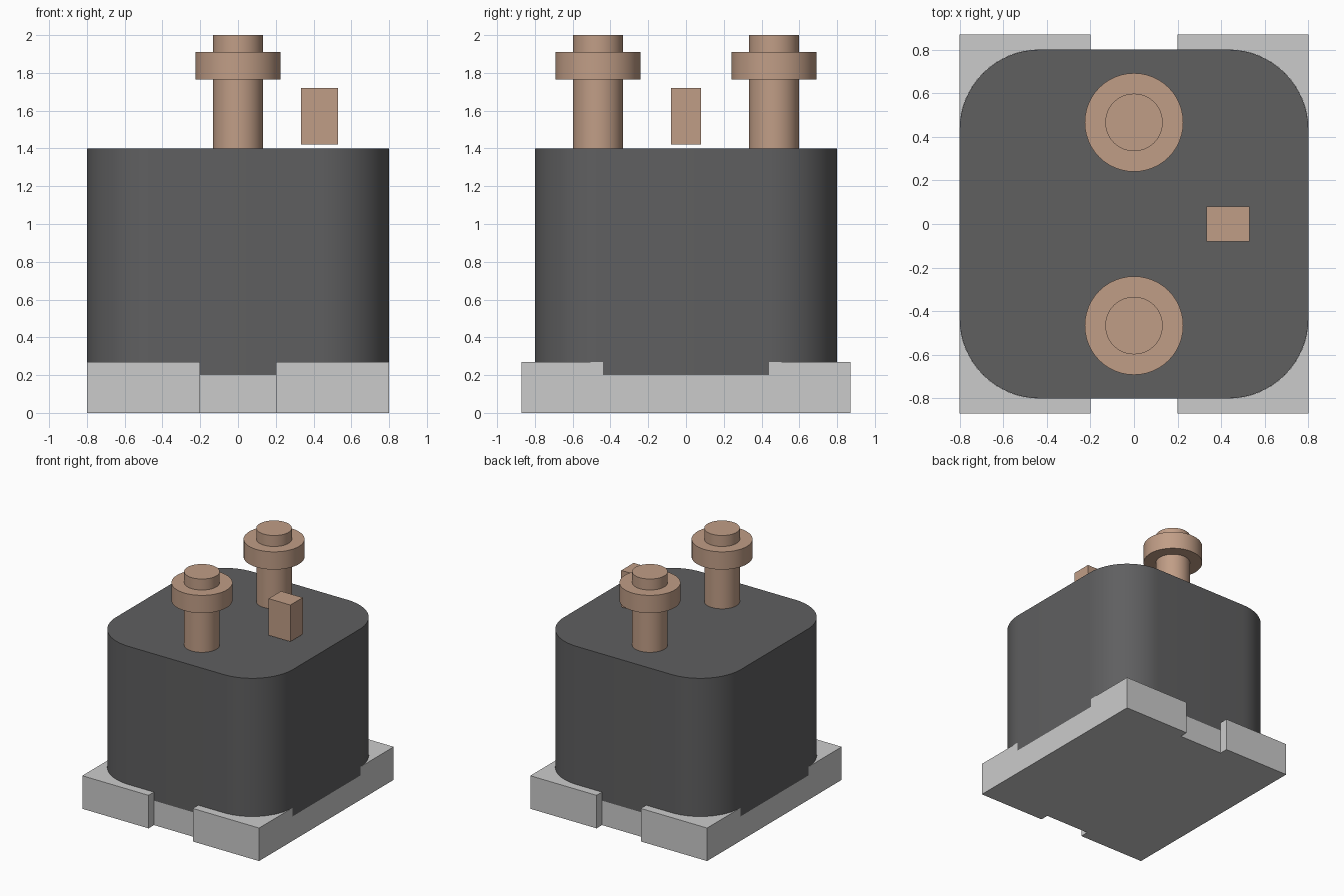
import bpy, bmesh, math

if "Cube" in bpy.data.objects:
    bpy.data.objects.remove(bpy.data.objects["Cube"])


def material(name, rgb):
    m = bpy.data.materials.new(name)
    m.diffuse_color = (*rgb, 1)
    m.use_nodes = True
    m.node_tree.nodes["Principled BSDF"].inputs["Base Color"].default_value = m.diffuse_color
    return m


def finish(name, bm, mat=None, smooth=False):
    bmesh.ops.recalc_face_normals(bm, faces=bm.faces)
    me = bpy.data.meshes.new(name)
    bm.to_mesh(me)
    bm.free()
    ob = bpy.data.objects.new(name, me)
    bpy.context.collection.objects.link(ob)
    if mat:
        me.materials.append(mat)
    if smooth:
        bpy.ops.object.select_all(action='DESELECT')
        ob.select_set(True)
        bpy.context.view_layer.objects.active = ob
        bpy.ops.object.shade_smooth_by_angle(angle=math.radians(30))
    return ob


def prism(name, outline, z0, z1, mat=None, smooth=False):
    bm = bmesh.new()
    face = bm.faces.new([bm.verts.new((x, y, z0)) for x, y in outline])
    ext = bmesh.ops.extrude_face_region(bm, geom=[face], use_keep_orig=True)
    top = [v for v in ext['geom'] if isinstance(v, bmesh.types.BMVert)]
    bmesh.ops.translate(bm, verts=top, vec=(0, 0, z1 - z0))
    return finish(name, bm, mat, smooth)


def rounded_square(half, r, n=16):
    pts = []
    for q, (sx, sy) in enumerate([(1, 1), (-1, 1), (-1, -1), (1, -1)]):
        for i in range(n + 1):
            a = math.pi / 2 * (q + i / n)
            pts.append((sx * (half - r) + r * math.cos(a),
                        sy * (half - r) + r * math.sin(a)))
    return pts


def lathe(name, profile, y, mat):
    bm = bmesh.new()
    vs = [bm.verts.new((r, 0, z)) for r, z in profile]
    es = [bm.edges.new(p) for p in zip(vs, vs[1:])]
    bmesh.ops.spin(bm, geom=vs + es, axis=(0, 0, 1), cent=(0, 0, 0),
                   angle=math.tau, steps=48)
    bmesh.ops.remove_doubles(bm, verts=bm.verts, dist=1e-5)
    bmesh.ops.translate(bm, verts=bm.verts, vec=(0, y, 0))
    return finish(name, bm, mat, True)


dark = material("dark_grey", (0.115, 0.115, 0.118))
copper = material("copper", (0.53, 0.34, 0.24))

# Base plate notched front and back, with a pocket for the can
half = [(0.8, 0.87), (0.2, 0.87), (0.2, 0.8), (-0.2, 0.8), (-0.2, 0.87), (-0.8, 0.87)]
base = prism("base_plate", half + [(-x, -y) for x, y in half], 0, 0.27)
pocket = prism("pocket_cutter", rounded_square(0.8005, 0.37), 0.2, 0.5)
pocket.hide_render = True
pocket.hide_viewport = True
cut = base.modifiers.new("pocket", 'BOOLEAN')
cut.operation = 'DIFFERENCE'
cut.solver = 'EXACT'
cut.object = pocket

# Apply the cut, then drop the cutter
dg = bpy.context.evaluated_depsgraph_get()
base_mesh = bpy.data.meshes.new_from_object(base.evaluated_get(dg))
base.modifiers.clear()
base.data = base_mesh
bpy.data.objects.remove(pocket)

# Rounded can
prism("can_body", rounded_square(0.8, 0.37), 0.2, 1.4, dark, True)

# Terminal posts with collars
post = [(0, 1.4), (0.132, 1.4), (0.132, 1.765), (0.226, 1.765),
        (0.226, 1.91), (0.132, 1.91), (0.132, 2.0), (0, 2.0)]
for side, y in (("front", -0.466), ("back", 0.466)):
    lathe(side + "_terminal_post", post, y, copper)

# Small block above the lid
prism("key_block", [(0.333, -0.08), (0.53, -0.08), (0.53, 0.08), (0.333, 0.08)],
      1.42, 1.72, copper)
